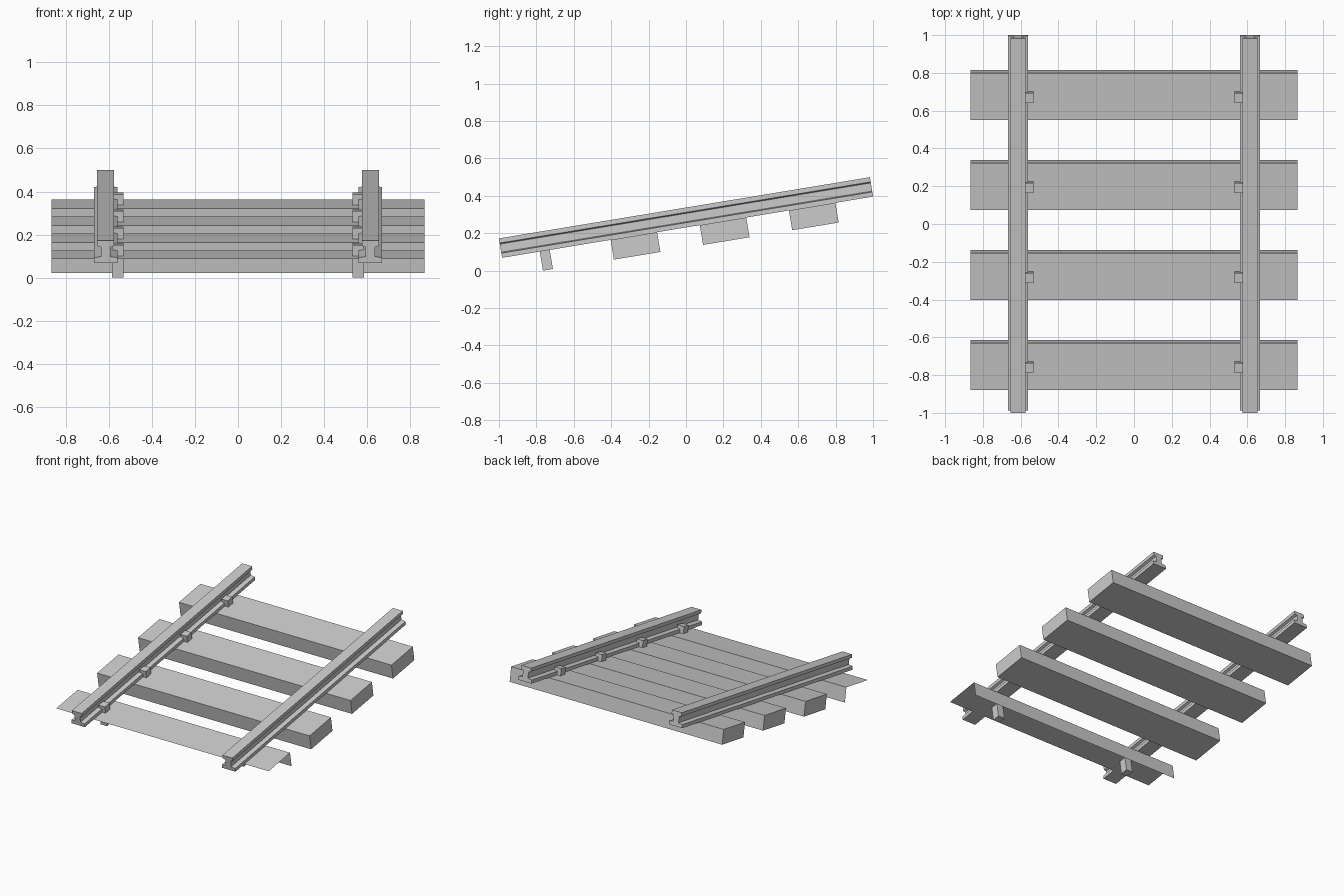
import bpy, bmesh
from math import atan2
from mathutils import Matrix

if "Cube" in bpy.data.objects:
    bpy.data.objects.remove(bpy.data.objects["Cube"])

# The whole track lies on a slope: local y runs along it, local z=0 is the tie top
TILT = Matrix.Translation((0, 0.0085, 0.2325)) @ Matrix.Rotation(atan2(0.327, 1.983), 4, 'X')
TIES = [-0.774 + 0.483 * i for i in range(4)]
TIE_L, TIE_T, TIE_X = 0.126, 0.107, 0.866


def finish(name, bm):
    me = bpy.data.meshes.new(name)
    bm.to_mesh(me)
    bm.free()
    ob = bpy.data.objects.new(name, me)
    ob.matrix_world = TILT
    bpy.context.collection.objects.link(ob)
    return ob


def box(name, x0, x1, y0, y1, z0, z1):
    bm = bmesh.new()
    bmesh.ops.create_cube(bm, size=1)
    for v in bm.verts:
        v.co = ((x0 + x1) / 2 + v.co.x * (x1 - x0),
                (y0 + y1) / 2 + v.co.y * (y1 - y0),
                (z0 + z1) / 2 + v.co.z * (z1 - z0))
    return finish(name, bm)


def rail(name, cx):
    # I-shaped section: wide foot, thin web, head
    half = [(0.054, 0), (0.054, 0.025), (0.022, 0.03), (0.022, 0.074), (0.04, 0.08), (0.04, 0.105)]
    pts = half + [(-x, z) for x, z in reversed(half)]
    bm = bmesh.new()
    face = bm.faces.new([bm.verts.new((cx + x, -1.005, z)) for x, z in pts])
    ext = bmesh.ops.extrude_face_region(bm, geom=[face], use_keep_orig=True)
    verts = [g for g in ext['geom'] if isinstance(g, bmesh.types.BMVert)]
    bmesh.ops.translate(bm, verts=verts, vec=(0, 2.01, 0))
    bmesh.ops.recalc_face_normals(bm, faces=bm.faces)
    return finish(name, bm)


# Lowest tie: only the top and back boards
bm = bmesh.new()
y0, y1 = TIES[0] - TIE_L, TIES[0] + TIE_L
rows = [[bm.verts.new((x, y, z)) for x in (-TIE_X, TIE_X)]
        for y, z in ((y0, 0), (y1, 0), (y1, -TIE_T))]
for a, b in zip(rows, rows[1:]):
    bm.faces.new((a[0], a[1], b[1], b[0]))
finish("tie_lowest", bm)

# Full ties
for i, y in enumerate(TIES[1:], 2):
    box(f"tie_{i}", -TIE_X, TIE_X, y - TIE_L, y + TIE_L, -TIE_T, 0)

# Rails and inner spikes
for side, s in (("left", -1), ("right", 1)):
    rail(f"rail_{side}", s * 0.614)
    for i, y in enumerate(TIES, 1):
        xs = sorted((s * 0.532, s * 0.584))
        box(f"spike_{side}_{i}", *xs, y - 0.027, y + 0.027, -0.103, 0.05)
